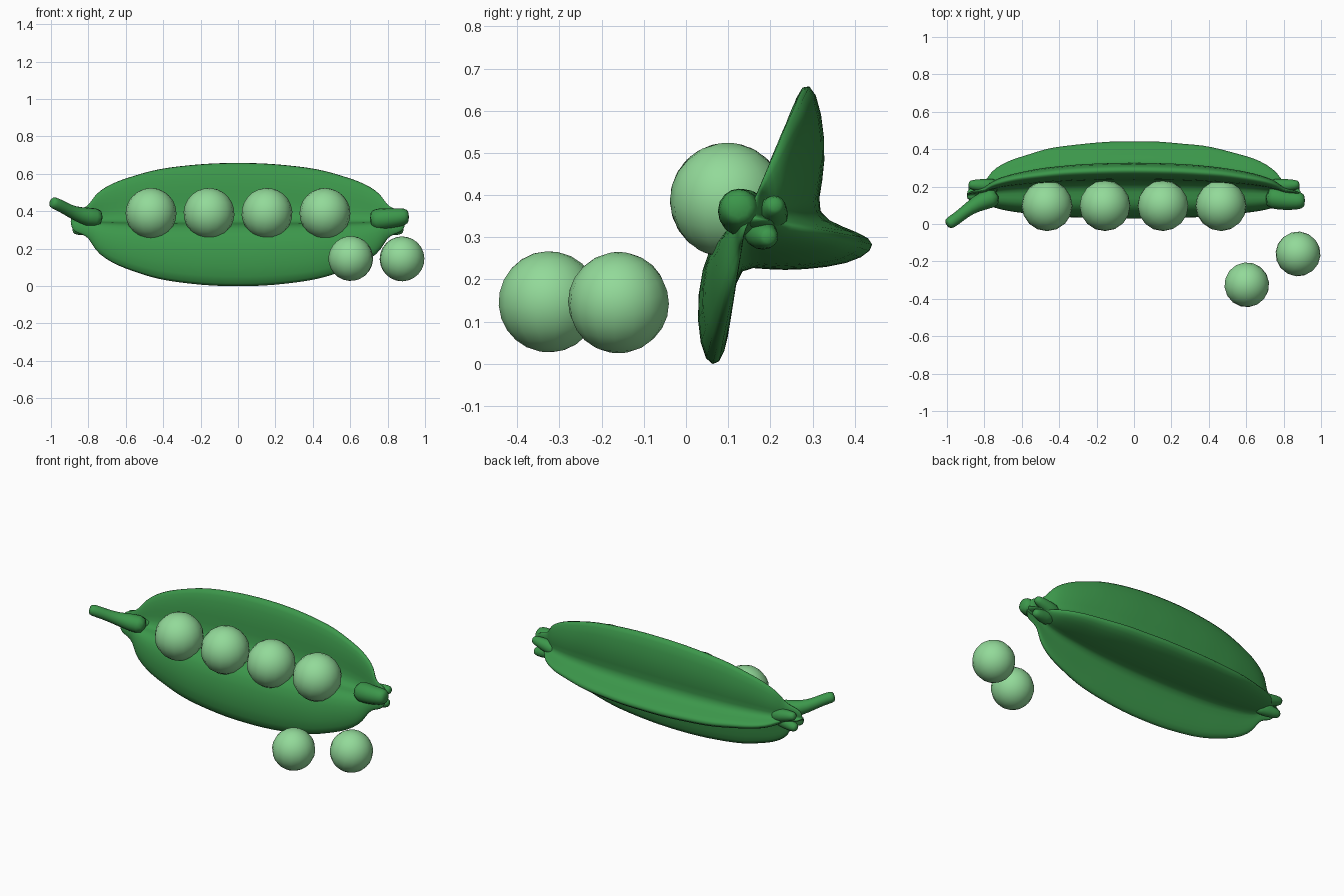
import bpy, bmesh, math
from mathutils import Vector

cube = bpy.data.objects.get("Cube")
if cube:
    bpy.data.objects.remove(cube, do_unlink=True)


def material(name, colour):
    m = bpy.data.materials.new(name)
    m.use_nodes = True
    m.diffuse_color = colour
    m.node_tree.nodes["Principled BSDF"].inputs["Base Color"].default_value = colour
    return m


pod_green = material("pod green", (0.045, 0.31, 0.07, 1))
pea_green = material("pea green", (0.29, 0.70, 0.32, 1))


def loft(name, rings, mat, levels):
    """Skin a row of matching rings, cap both ends and smooth the result."""
    bm = bmesh.new()
    loops = [[bm.verts.new(p) for p in ring] for ring in rings]
    n = len(loops[0])
    for a, b in zip(loops, loops[1:]):
        for i in range(n):
            j = (i + 1) % n
            bm.faces.new((a[i], a[j], b[j], b[i]))
    bm.faces.new(loops[0])
    bm.faces.new(loops[-1])
    bmesh.ops.recalc_face_normals(bm, faces=bm.faces)
    mesh = bpy.data.meshes.new(name)
    bm.to_mesh(mesh)
    bm.free()
    mesh.materials.append(mat)
    mesh.shade_smooth()
    obj = bpy.data.objects.new(name, mesh)
    bpy.context.collection.objects.link(obj)
    mod = obj.modifiers.new("smooth", "SUBSURF")
    mod.levels = mod.render_levels = levels
    return obj


# Pod: a three-winged section (y, z), from the upper rim round the back keel,
# the lower rim and the inner shelf
section = [(.275, .67), (.31, .655), (.332, .53), (.325, .43), (.305, .355),
           (.37, .325), (.445, .298), (.445, .268), (.39, .236), (.28, .222),
           (.19, .222), (.125, .235), (.112, .15), (.10, .06), (.082, -.005),
           (.045, -.005), (.022, .10), (.035, .23), (.075, .315), (.14, .335),
           (.20, .335), (.235, .40), (.235, .50), (.25, .60)]
core_y, core_z = 0.145, 0.35
half = [(0, 1), (.13, .995), (.26, .96), (.37, .92), (.47, .86), (.56, .77),
        (.64, .69), (.71, .58), (.765, .45), (.795, .27), (.83, .21), (.87, .18), (.895, .10)]
stations = [(-x, s) for x, s in reversed(half[1:])] + half


def pod_ring(x, s):
    ring = []
    for y, z in section:
        dy, dz = y - core_y, z - core_z
        # slight waviness of the edges
        wave = 1 + 0.012 * math.sin(x * 23 + dz * 9)
        ring.append((x, core_y + dy * s * wave, core_z + dz * s))
    return ring


loft("pod", [pod_ring(x, s) for x, s in stations], pod_green, 1)


# Tapered tubes for the stem and the small leafy nubs
def tube(name, path, sides=8):
    rings = []
    for k, (x, y, z, r) in enumerate(path):
        a = Vector(path[max(k - 1, 0)][:3])
        b = Vector(path[min(k + 1, len(path) - 1)][:3])
        along = (b - a).normalized()
        u = along.cross(Vector((0, 0, 1))).normalized()
        v = along.cross(u)
        c = Vector((x, y, z))
        rings.append([c + r * (math.cos(t) * u + math.sin(t) * v)
                      for t in (math.tau * i / sides for i in range(sides))])
    return loft(name, rings, pod_green, 1)


tube("stem", [(-.72, .15, .36, .06), (-.81, .125, .37, .055), (-.88, .085, .39, .038),
              (-.94, .035, .425, .034), (-.985, .005, .445, .037), (-1.0, -.005, .45, .025)])
tube("pod_tip", [(.70, .15, .35, .07), (.79, .13, .36, .062), (.85, .125, .365, .055),
                 (.895, .125, .372, .05), (.915, .125, .372, .03)])
for side, label in ((1, "left"), (-1, "right")):
    tube(label + "_back_nub", [(side * .72, .20, .34, .05), (side * .80, .205, .36, .04),
                               (side * .87, .21, .375, .03), (side * .885, .212, .378, .015)])
    tube(label + "_lower_nub", [(side * .74, .17, .32, .05), (side * .81, .18, .305, .04),
                                (side * .87, .195, .30, .03), (side * .885, .197, .30, .015)])


# Peas: four in the pod, two loose
def pea(name, centre, radii, turn):
    bpy.ops.mesh.primitive_uv_sphere_add(segments=16, ring_count=12, radius=1,
                                         location=centre, rotation=(0.2 * turn, 0.1 * turn, turn))
    obj = bpy.context.object
    obj.name = name
    obj.scale = (radii,) * 3
    obj.data.materials.append(pea_green)
    bpy.ops.object.shade_smooth()


for i in range(4):
    pea(f"pod_pea_{i + 1}", (-.465 + .31 * i, .098, .388), .136, .4 * i)
pea("loose_pea_front", (.603, -.325, .147), .12, .5)
pea("loose_pea_side", (.877, -.16, .145), .12, 1.1)
